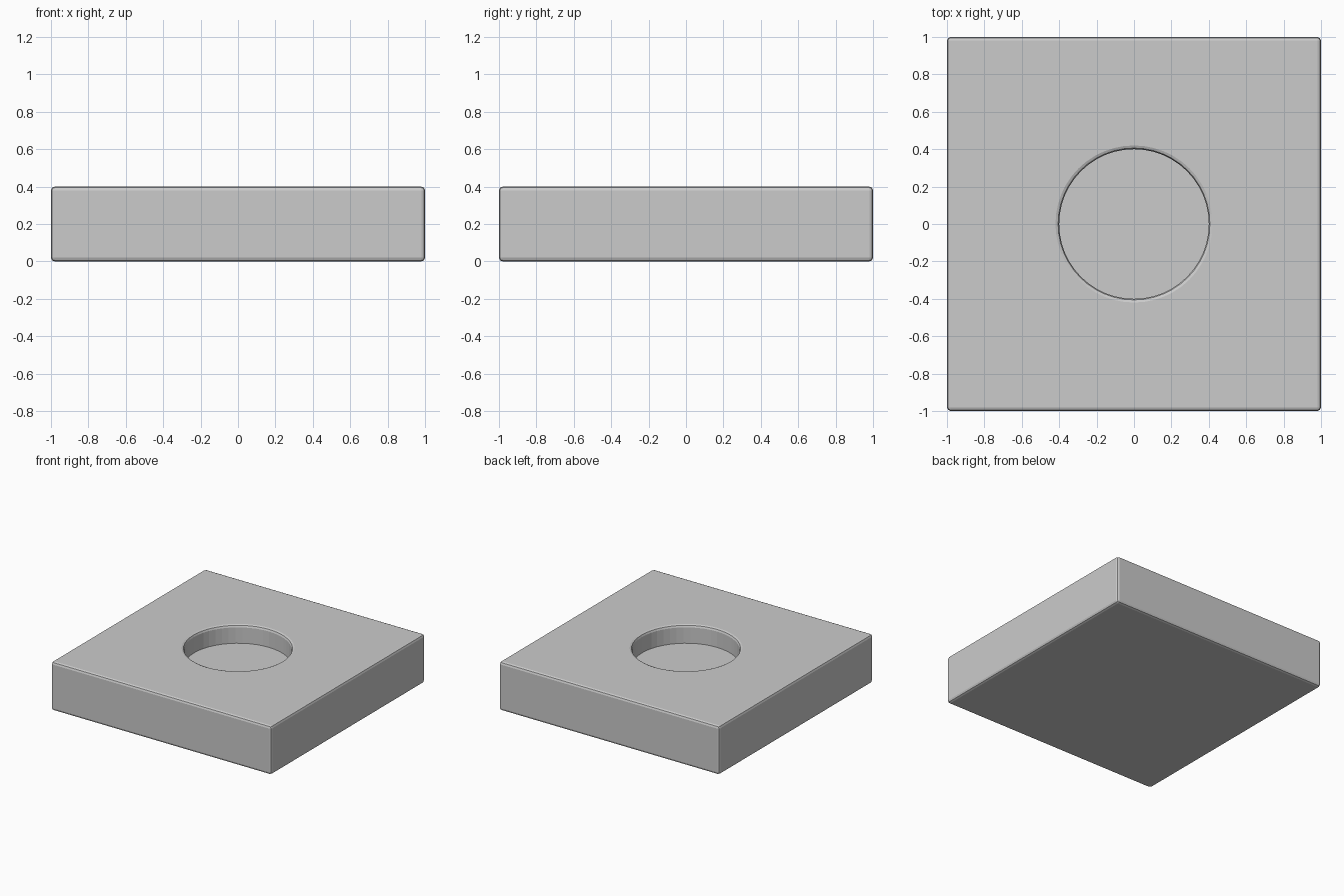
import bpy, bmesh, math

if "Cube" in bpy.data.objects:
    bpy.data.objects.remove(bpy.data.objects["Cube"])

BEVEL = 0.02
TOP = 0.4
RADIUS = 0.4
DEPTH = 0.15
SIDES = 48


def add_object(name, bm):
    bmesh.ops.recalc_face_normals(bm, faces=bm.faces)
    mesh = bpy.data.meshes.new(name)
    bm.to_mesh(mesh)
    bm.free()
    obj = bpy.data.objects.new(name, mesh)
    bpy.context.collection.objects.link(obj)
    return obj


# Square slab with small rounded edges
bm = bmesh.new()
bmesh.ops.create_cube(bm, size=1)
bmesh.ops.scale(bm, vec=(2, 2, TOP), verts=bm.verts)
bmesh.ops.translate(bm, vec=(0, 0, TOP / 2), verts=bm.verts)
bmesh.ops.bevel(bm, geom=bm.edges[:], offset=BEVEL, segments=2,
                profile=0.5, affect='EDGES')
slab = add_object("slab", bm)

# Round recess cutter: straight wall flaring out into a rounded rim
profile = [(RADIUS, TOP - DEPTH)]
for i in range(3):
    a = math.radians(45 * i)
    profile.append((RADIUS + BEVEL * (1 - math.cos(a)),
                    TOP - BEVEL * (1 - math.sin(a))))
profile.append((RADIUS + BEVEL, TOP + 0.1))

bm = bmesh.new()
rings = []
for r, z in profile:
    rings.append([bm.verts.new((r * math.cos(math.tau * k / SIDES),
                                r * math.sin(math.tau * k / SIDES), z))
                  for k in range(SIDES)])
for low, high in zip(rings, rings[1:]):
    for k in range(SIDES):
        n = (k + 1) % SIDES
        bm.faces.new((low[k], low[n], high[n], high[k]))
bm.faces.new(rings[0])
bm.faces.new(rings[-1])
cutter = add_object("recess_cutter", bm)
cutter.hide_render = True
cutter.hide_set(True)

# Cut the recess into the top of the slab
cut = slab.modifiers.new("recess", 'BOOLEAN')
cut.operation = 'DIFFERENCE'
cut.solver = 'EXACT'
cut.object = cutter
